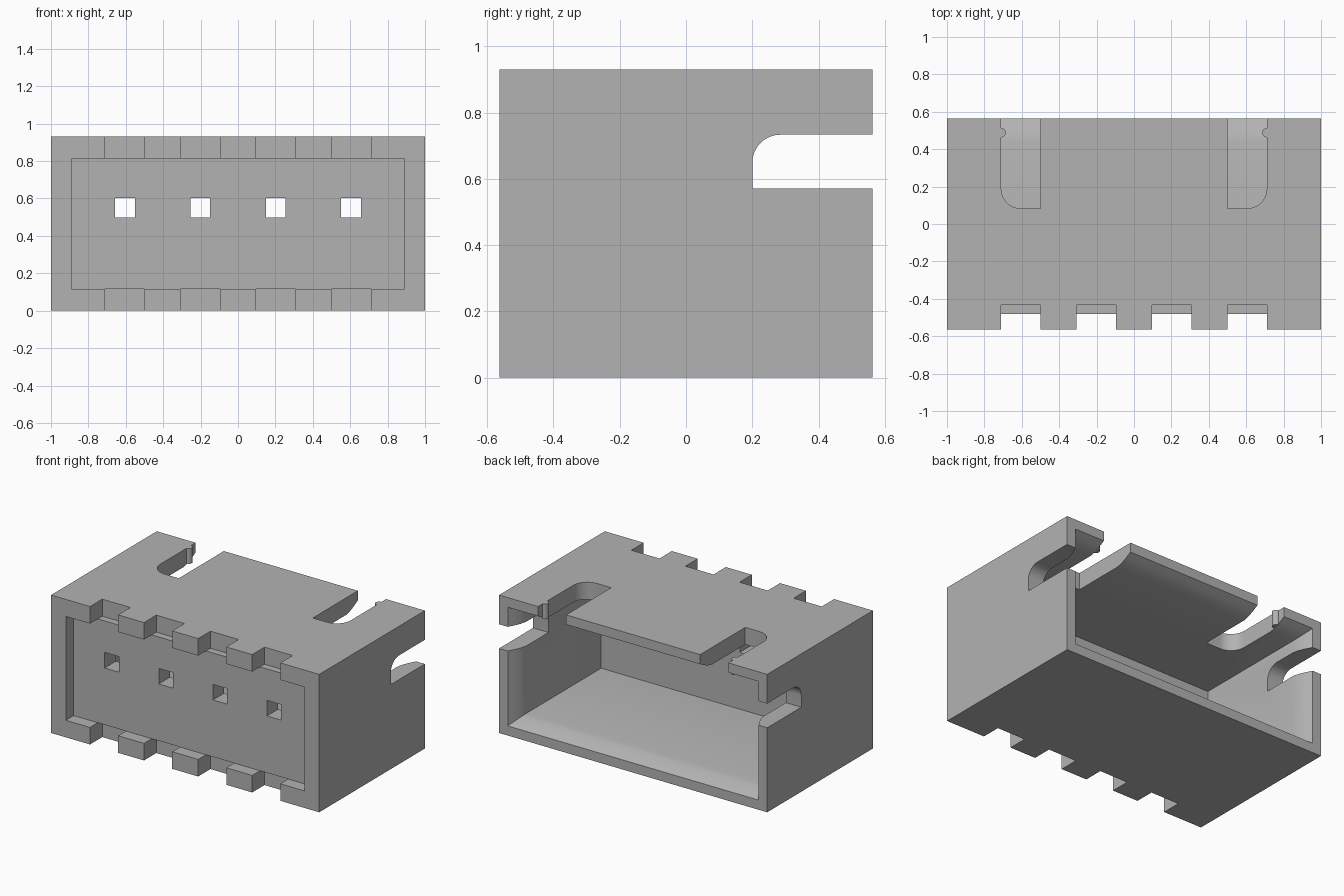
import bpy
import bmesh
import math
from mathutils import Vector

cube = bpy.data.objects.get("Cube")
if cube:
    bpy.data.objects.remove(cube, do_unlink=True)

W, D, H = 1.0, 0.563, 0.93      # half width, half depth, height
WALL = 0.115                    # shell thickness
WALL_Y, INNER_Y = -0.48, -0.36  # front and back of the pin wall

plastic = bpy.data.materials.new("grey_plastic")
plastic.use_nodes = True
GREY = (0.45, 0.45, 0.45, 1)
plastic.diffuse_color = GREY
plastic.node_tree.nodes["Principled BSDF"].inputs["Base Color"].default_value = GREY


def loft(name, rings):
    """Closed solid through rings of matching 3D points."""
    bm = bmesh.new()
    loops = [[bm.verts.new(p) for p in ring] for ring in rings]
    for a, b in zip(loops, loops[1:]):
        for i in range(len(a)):
            j = (i + 1) % len(a)
            bm.faces.new((a[i], a[j], b[j], b[i]))
    bm.faces.new(loops[0])
    bm.faces.new(loops[-1])
    bmesh.ops.recalc_face_normals(bm, faces=bm.faces)
    mesh = bpy.data.meshes.new(name)
    bm.to_mesh(mesh)
    bm.free()
    obj = bpy.data.objects.new(name, mesh)
    bpy.context.collection.objects.link(obj)
    mesh.materials.append(plastic)
    return obj


def rect(x0, x1, z0, z1, y):
    return [(x0, y, z0), (x1, y, z0), (x1, y, z1), (x0, y, z1)]


def box(name, x0, x1, y0, y1, z0, z1):
    return loft(name, [rect(x0, x1, z0, z1, y) for y in (y0, y1)])


def arc(cx, cy, r, start, end, n=10):
    angles = [math.radians(start + (end - start) * i / n) for i in range(n + 1)]
    return [(cx + r * math.cos(a), cy + r * math.sin(a)) for a in angles]


def cut(target, cutter):
    """Subtract the cutter, bake the result and drop the cutter."""
    cutter.hide_render = True
    mod = target.modifiers.new("cut", 'BOOLEAN')
    mod.operation, mod.solver, mod.object = 'DIFFERENCE', 'EXACT', cutter
    deps = bpy.context.evaluated_depsgraph_get()
    result = bpy.data.meshes.new_from_object(target.evaluated_get(deps))
    target.modifiers.clear()
    target.data = result
    bpy.data.objects.remove(cutter, do_unlink=True)


housing = box("connector_housing", -W, W, -D, D, 0, H)

# Main cavity, open at the back with a flared mouth
flare = [(INNER_Y, 0), (0.44, 0), (0.48, 0.01), (0.52, 0.027), (D, 0.05), (0.6, 0.067)]
rings = []
for y, grow in flare:
    t = WALL - grow
    rings.append(rect(-W + t, W - t, t, H - t, y))
cut(housing, loft("cavity", rings))

# Shallow recess in the front
cut(housing, box("front_recess", -W + 0.11, W - 0.11, -0.7, WALL_Y, WALL, H - WALL))

# Notches along the front edges and square pin holes
for x in (-0.605, -0.202, 0.202, 0.605):
    for z0, z1 in ((-0.1, WALL), (H - WALL, H + 0.1)):
        cut(housing, box("notch", x - 0.105, x + 0.105, -0.7, -0.432, z0, z1))
    cut(housing, box("pin_hole", x - 0.053, x + 0.053, -0.55, -0.3, 0.498, 0.603))

# Slot through both side walls, rounded at its upper inner corner
outline = [(0.7, 0.57), (0.2, 0.57)] + arc(0.285, 0.648, 0.085, 180, 90) + [(0.7, 0.733)]
cut(housing, loft("side_slot", [[(x, y, z) for y, z in outline] for x in (-1.2, 1.2)]))

# Two slots in the top wall, rounded at the outer corner
outline = [(0.5, 0.7), (0.5, 0.083)] + arc(0.605, 0.188, 0.105, 270, 360) + [(0.71, 0.7)]
for s in (-1, 1):
    cut(housing, loft("top_slot", [[(s * x, y, z) for x, y in outline] for z in (0.7, 1.1)]))

# Small half-round detent in each top slot
parts = [housing]
bump = arc(0.71, 0.488, 0.025, 90, 270, 8)
for s, side in ((1, "left"), (-1, "right")):
    parts.append(loft(side + "_slot_detent",
                      [[(s * x, y, z) for x, y in bump] for z in (0.828, H)]))

# Smooth rounded corners and the flare, keep edges sharp
bpy.ops.object.select_all(action='DESELECT')
for obj in parts:
    obj.select_set(True)
bpy.context.view_layer.objects.active = housing
bpy.ops.object.shade_smooth_by_angle(angle=math.radians(25))
